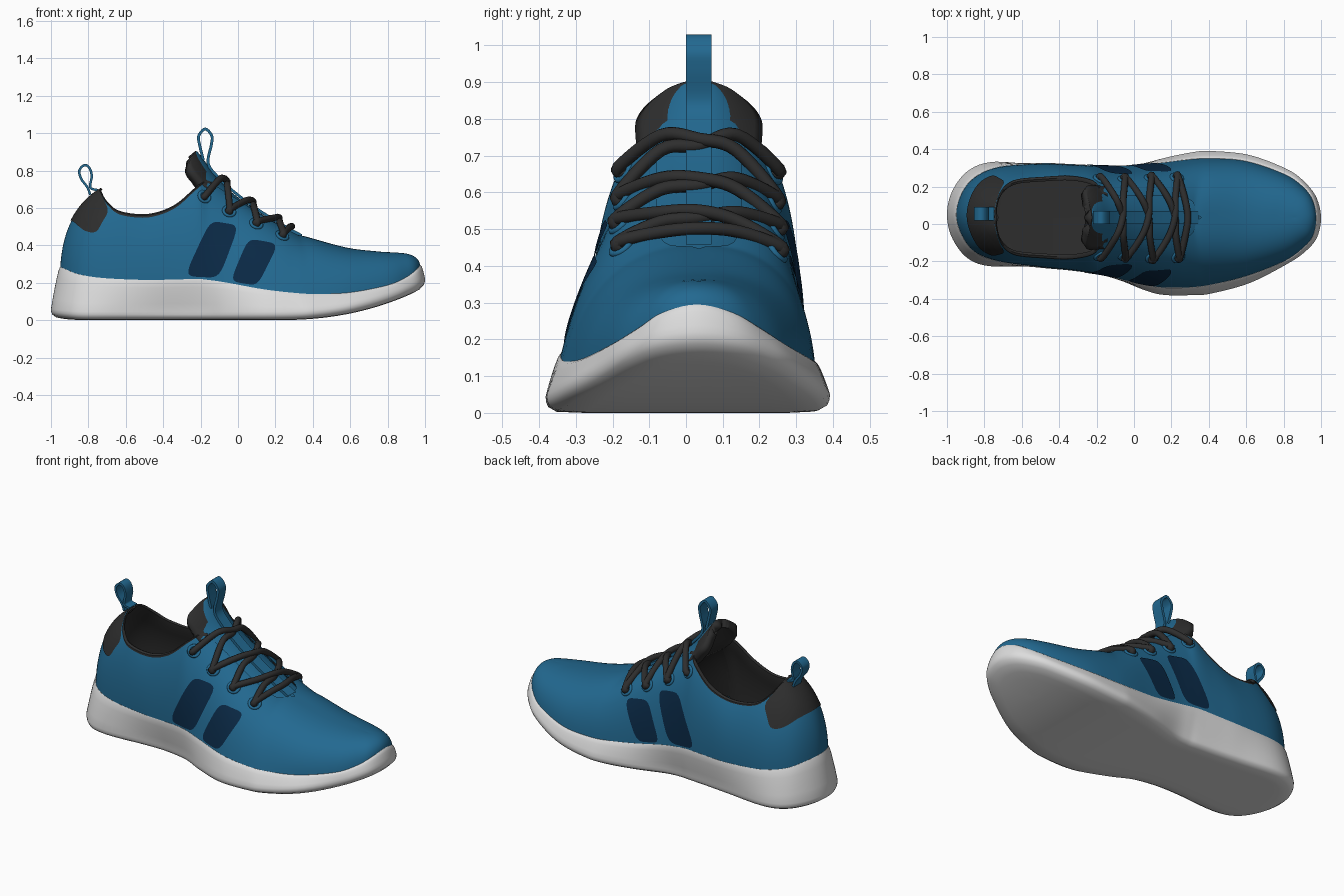
import bpy, bmesh, math
from mathutils import Vector
from mathutils.bvhtree import BVHTree

if "Cube" in bpy.data.objects:
    bpy.data.objects.remove(bpy.data.objects["Cube"])

def material(name, rgb):
    m = bpy.data.materials.new(name)
    m.diffuse_color = (*rgb, 1)
    m.use_nodes = True
    m.node_tree.nodes["Principled BSDF"].inputs["Base Color"].default_value = m.diffuse_color
    return m

BLUE = material("blue_knit", (0.016, 0.14, 0.28))
NAVY = material("navy_stripe", (0.003, 0.022, 0.06))
DARK = material("charcoal", (0.027, 0.027, 0.027))
WHITE = material("sole_white", (0.72, 0.72, 0.72))

# Stations from heel to toe: x, near y, far y, z
BASE = [(-.95, .05, .05, .285), (-.92, -.06, .165, .272), (-.85, -.15, .25, .245), (-.72, -.2, .305, .225),
        (-.5, -.23, .322, .215), (-.35, -.245, .318, .217), (-.22, -.262, .312, .22), (-.15, -.275, .31, .214),
        (-.05, -.3, .31, .199), (.13, -.337, .325, .166), (.3, -.338, .345, .146), (.42, -.322, .35, .14),
        (.6, -.278, .335, .148), (.8, -.2, .268, .187), (.9, -.13, .202, .23), (.955, -.065, .128, .272),
        (.974, .03, .03, .295)]
TOP = [(-.745, .04, .04, .695), (-.735, -.04, .115, .685), (-.7, -.12, .19, .625), (-.63, -.165, .235, .572),
       (-.48, -.18, .25, .557), (-.34, -.185, .255, .605), (-.22, -.16, .23, .705), (-.16, -.1, .17, .735),
       (-.05, -.08, .15, .675), (.13, -.08, .15, .56), (.3, -.06, .13, .465)]
TOP += [(x, .035, .035, z) for x, z in
        [(.36, .447), (.58, .388), (.74, .368), (.81, .363), (.84, .361), (.85, .36)]]
LOW = [(-1, .05, .05), (-.97, -.08, .18), (-.88, -.19, .29), (-.74, -.228, .333), (-.5, -.215, .31),
       (-.35, -.215, .295), (-.22, -.235, .285), (-.15, -.26, .28), (-.05, -.31, .29), (.13, -.375, .345),
       (.32, -.38, .385), (.42, -.37, .39), (.62, -.315, .368), (.82, -.213, .292), (.915, -.148, .222),
       (.977, -.075, .138), (1, .03, .03)]
LAST = len(BASE) - 1
N = 2 * LAST

def ring(rows):
    """Near side heel to toe, then far side back to the heel."""
    return [(r[0], r[1], r[-1]) for r in rows] + [(r[0], r[2], r[-1]) for r in rows[LAST - 1:0:-1]]

def cat(pts, t, closed=False):
    """Smooth curve through points."""
    n = len(pts)
    i = math.floor(t) if closed else min(int(t), n - 2)
    f = t - i
    pick = (lambda k: pts[k % n]) if closed else (lambda k: pts[max(0, min(n - 1, k))])
    return tuple(b + .5 * f * (c - a + f * (2 * a - 5 * b + 4 * c - d + f * (3 * (b - c) + d - a)))
                 for a, b, c, d in zip(*(pick(i + k) for k in (-1, 0, 1, 2))))

def smooth(pts, sub):
    return [cat(pts, i / sub) for i in range((len(pts) - 1) * sub + 1)]

def lin(x, table):
    for (x0, y0), (x1, y1) in zip(table, table[1:]):
        if x <= x1:
            return y0 + (y1 - y0) * max(0, (x - x0) / (x1 - x0))
    return table[-1][1]

def loft(name, rows, mat, closed=False, flip=False):
    """Quad skin over equally long rows of points."""
    bm = bmesh.new()
    grid = [[bm.verts.new(p) for p in r] for r in rows]
    n = len(rows[0])
    for a, b in zip(grid, grid[1:]):
        for i in range(n if closed else n - 1):
            q = [a[i], a[(i + 1) % n], b[(i + 1) % n], b[i]]
            bm.faces.new(q[::-1] if flip else q)
    bmesh.ops.remove_doubles(bm, verts=bm.verts[:], dist=1e-5)
    me = bpy.data.meshes.new(name)
    bm.to_mesh(me)
    bm.free()
    me.shade_smooth()
    me.set_sharp_from_angle(angle=math.radians(50))
    me.materials.append(mat)
    ob = bpy.data.objects.new(name, me)
    bpy.context.collection.objects.link(ob)
    return ob

def spine(p):
    return Vector((max(-.72, min(.72, p[0])), .035, p[2]))

def out(p, d, dz=0):
    """Move a point away from the centre line by d."""
    p = Vector(p)
    return p + (p - spine(p)).normalized() * d + Vector((0, 0, dz))

B_RING, T_RING, L_RING = ring(BASE), ring(TOP), ring(LOW)
BULGE = [(-.95, .7), (-.7, .6), (-.3, .6), (-.05, .85), (.3, .9), (.42, 1), (1, 1)]
LEAN_NEAR = [(-.95, .08), (-.5, -.03), (-.25, .05), (-.05, .35), (.3, .27), (.6, .12), (1, .1)]
LEAN_FAR = [(-.95, .08), (-.5, -.03), (-.25, 0), (-.05, .13), (.3, .1), (.6, .12), (1, .1)]

def collar(u):
    t = Vector(cat(T_RING, u, True))
    if 11 <= u % N <= N - 11:
        t.y = .035
    return t

def shell(u, v):
    """Upper surface: u runs round the shoe, v from sole to opening."""
    b, t = Vector(cat(B_RING, u, True)), collar(u)
    c = b + (t - b) * lin(b.x, LEAN_NEAR if u % N <= LAST else LEAN_FAR)
    c.z = b.z + (t.z - b.z) * lin(b.x, BULGE)
    return b * (1 - v) ** 2 + c * 2 * v * (1 - v) + t * v * v

# Upper
US = [i / 5 for i in range(N * 5)]
upper = loft("upper", [[shell(u, j / 20) for u in US] for j in range(21)], BLUE, True)
tree = BVHTree.FromPolygons([v.co for v in upper.data.vertices], [p.vertices[:] for p in upper.data.polygons])

# Sole
def ground(x):
    return .175 * max(0, (x - .2) / .8) ** 2.3 + .015 * max(0, (-.8 - x) / .2) ** 2

def low(u, d, dz):
    p = out(cat(L_RING, u, True), d)
    p.z = ground(p.x) + dz
    return p

def tread(u, a):
    p = low(u, -.03, 0)
    p = p.lerp(spine(p), a)
    p.z = ground(p.x) + .003 * (1 - min(1, a * 5))
    return p

sole = [[tread(u, a) for u in US] for a in (1, .8, .6, .4, .2, 0)]
sole += [[low(u, d, z) for u in US] for d, z in ((-.007, .016), (-.001, .03), (0, .045))]
sole += [[out(Vector(cat(B_RING, u, True)).lerp(low(u, 0, .045), f), d) for u in US]
         for f, d in ((.75, .003), (.5, .005), (.25, .006), (.08, .005), (0, .001))]
sole += [[out(cat(B_RING, u, True), -.03, -.01) for u in US]]
loft("sole", sole, WHITE, True)

# Collar lining, insole and forefoot lining
LU = [i / 5 for i in range(-36, 37)]
lining = [[out(collar(u), d, z) for u in LU] for d, z in
          ((.003, -.008), (.002, .004), (-.01, .011), (-.022, .006))]
lining += [[out(shell(u, v), -.03) for u in LU] for v in (.9, .75, .6, .45, .3, .15, .05)]
lining += [[Vector((p.x, .035, .235)) for p in map(spine, lining[-1])]]
loft("collar_lining", lining, DARK)
loft("forefoot_lining", [[out(shell(u / 2, v), -.025, -.02) for u in range(14, 51)]
                         for v in (.88, .75, .6, .45, .3, .15)], DARK)

# Tongue: x, z, half width, edge drop
TONGUE = [(.42, .405, .09, .02), (.34, .445, .11, .02), (.25, .493, .13, .03), (.1, .585, .14, .035),
          (-.03, .68, .145, .045), (-.115, .765, .155, .072), (-.17, .84, .158, .085), (-.2, .88, .128, .07),
          (-.215, .898, .075, .03), (-.22, .904, .03, .01)]
path = smooth(TONGUE, 4)

def normal(p, i):
    a, b = p[max(0, i - 1)], p[min(len(p) - 1, i + 1)]
    return Vector((b[1] - a[1], 0, a[0] - b[0])).normalized()

def tongue(name, first, grow, sink, thick, mat):
    rows = []
    for i, (x, z, w, drop) in list(enumerate(path))[first:]:
        rows.append([Vector((x, .035 + (w + grow) * j / 8, z + grow / 2 * (z > .8)))
                     - normal(path, i) * (sink + drop * (j / 8) ** 2) for j in range(-8, 9)])
    pad = loft(name, rows, mat).modifiers.new("padding", 'SOLIDIFY')
    pad.thickness, pad.offset = thick, -1

tongue("tongue", 0, 0, 0, .014, BLUE)
tongue("tongue_padding", 12, .014, .008, .052, DARK)

# Webbing strips
def ribbon(name, pts, y, width, thick):
    p, rows = smooth(pts, 5), []
    for i, (x, z) in enumerate(p):
        n = normal(p, i) * thick / 2
        c, h = Vector((x, y, z)), Vector((0, width / 2, 0))
        rows.append([c - h - n, c - h + n, c + h + n, c + h - n])
    loft(name, rows, BLUE, True, True)

ribbon("tongue_pull_strip", [(.34, .452), (.25, .502), (.1, .595), (-.02, .685), (-.11, .768), (-.16, .84),
                             (-.143, .935), (-.14, .985), (-.175, 1.022), (-.21, .985), (-.205, .935),
                             (-.185, .855)], .035, .07, .015)
ribbon("heel_pull_loop", [(-.75, .695), (-.79, .71), (-.782, .77), (-.795, .815), (-.822, .828), (-.848, .80),
                          (-.838, .755), (-.805, .71), (-.79, .67)], .055, .07, .013)

# Surface patches with rounded corners
def patch(name, place, mat, flip=False, power=5, n=12):
    rows = []
    for j in range(-n, n + 1):
        rows.append([])
        for i in range(-n, n + 1):
            a, b = i / n, j / n
            f = max(abs(a), abs(b)) / ((abs(a) ** power + abs(b) ** power) ** (1 / power) or 1)
            loc, nor = place(a * f, b * f)
            rows[-1].append(loc + nor * .005)
    loft(name, rows, mat, flip=flip)

patch("heel_patch", lambda a, b: tree.find_nearest(shell(a * 2.5, .75 + .25 * b))[:2], DARK)
STRIPES = [((-.285, .235), (-.1, .225), (-.15, .53), (.005, .505)),
           ((-.04, .207), (.105, .183), (.055, .435), (.215, .405))]
for s, label in ((-1, "near"), (1, "far")):
    for k, quad in enumerate(STRIPES):
        bl, br, tl, tr = (Vector(q) for q in quad)
        def stripe_place(a, b):
            p = bl.lerp(br, (a + 1) / 2).lerp(tl.lerp(tr, (a + 1) / 2), (b + 1) / 2)
            hit = tree.ray_cast(Vector((p.x, s, p.y)), Vector((0, -s, 0)))
            return hit[:2] if hit[0] else tree.find_nearest(Vector((p.x, s * .3, p.y)))[:2]
        patch(f"{label}_stripe_{k + 1}", stripe_place, NAVY, flip=s > 0)

# Eyelets
holes = {}
for s, y in ((-1, -.16), (1, .235)):
    for k, (x, z) in enumerate([(-.185, .655), (-.05, .575), (.09, .497), (.225, .43)]):
        loc, nor = holes[s, k] = tree.find_nearest(Vector((x, y, z)))[:2]
        bpy.ops.mesh.primitive_torus_add(major_radius=.03, minor_radius=.009, major_segments=24,
                                         minor_segments=8, location=loc,
                                         rotation=nor.to_track_quat('Z', 'Y').to_euler())
        ob = bpy.context.object
        ob.name = f"eyelet_{'near' if s < 0 else 'far'}_{k + 1}"
        ob.data.materials.append(BLUE)
        ob.data.shade_smooth()

# Laces
RIDGE = sorted((p[0], p[1]) for p in path)

def lace(name, start, end, lift):
    (p, n), (q, m) = holes[start], holes[end]
    x = (p.x + q.x) / 2 + .055
    mid = Vector((x, .035, lin(x, RIDGE) + lift))
    def shoulder(e):
        c = mid.lerp(e, .5)
        c.x = mid.x * .7 + e.x * .3
        c.z = lin(c.x, RIDGE) + .012
        return c
    pts = [p - n * .015, p + n * .017, shoulder(p), mid, shoulder(q), q + m * .017, q - m * .015]
    cu = bpy.data.curves.new(name, 'CURVE')
    cu.dimensions = '3D'
    cu.bevel_depth, cu.bevel_resolution, cu.use_fill_caps = .018, 3, True
    co = smooth([tuple(v) for v in pts], 6)
    sp = cu.splines.new('POLY')
    sp.points.add(len(co) - 1)
    for pt, c in zip(sp.points, co):
        pt.co = (*c, 1)
    sp.use_smooth = True
    cu.materials.append(DARK)
    bpy.context.collection.objects.link(bpy.data.objects.new(name, cu))

lace("lace_front_bar", (-1, 3), (1, 3), .03)
for k in (3, 2, 1):
    lace(f"lace_under_{k}", (-1, k), (1, k - 1), .02)
    lace(f"lace_over_{k}", (1, k), (-1, k - 1), .038)
